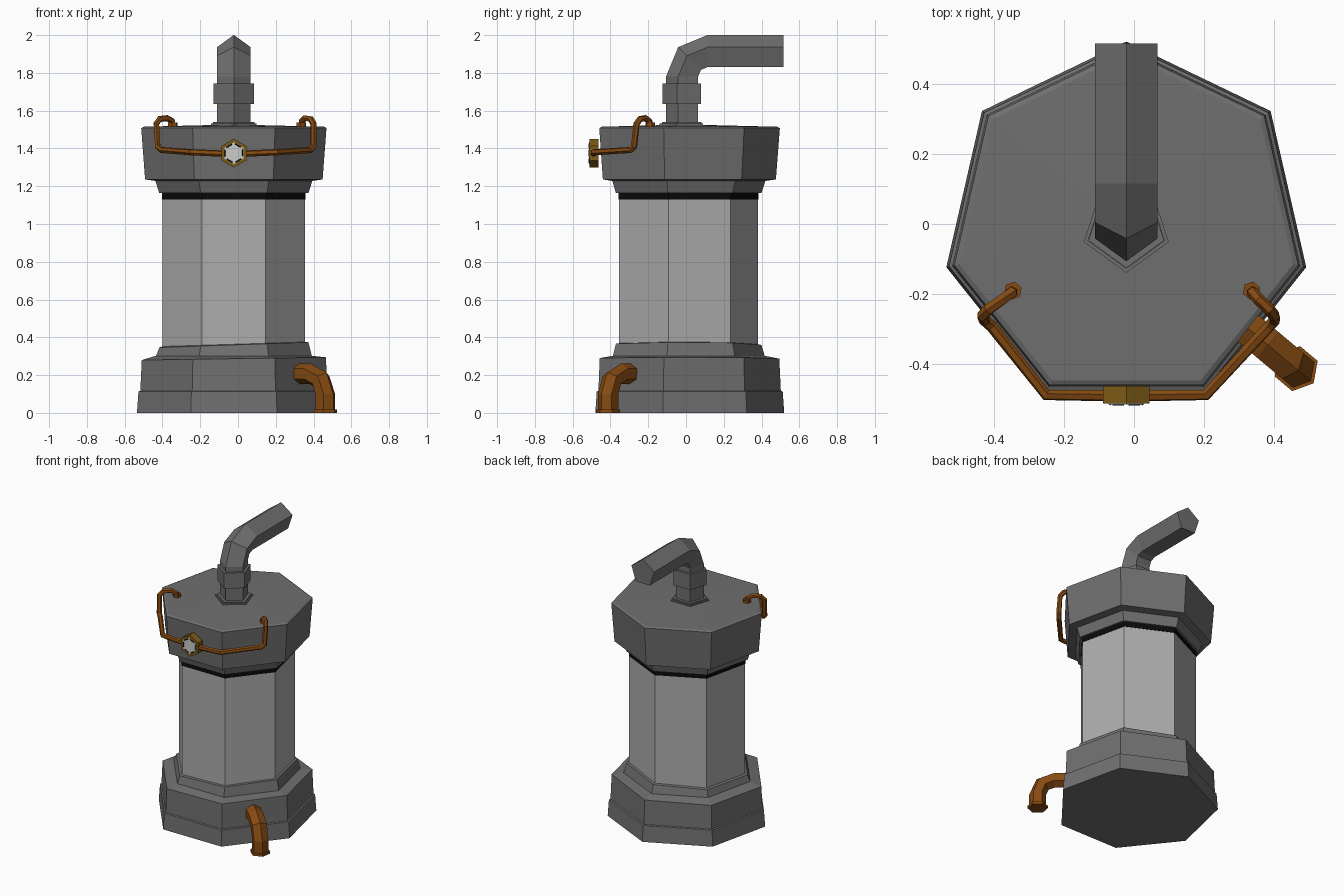
import bpy, bmesh
from math import sin, cos, pi, radians
from mathutils import Vector

old = bpy.data.objects.get("Cube")
if old:
    bpy.data.objects.remove(old, do_unlink=True)

AXIS = Vector((-0.022, -0.006, 0))


def material(name, r, g, b):
    m = bpy.data.materials.new(name)
    m.use_nodes = True
    m.diffuse_color = (r, g, b, 1)
    bsdf = next(n for n in m.node_tree.nodes if n.type == 'BSDF_PRINCIPLED')
    bsdf.inputs["Base Color"].default_value = (r, g, b, 1)
    bsdf.inputs["Roughness"].default_value = 0.7
    return m


DARK = material("dark grey metal", 0.16, 0.16, 0.16)
LIGHT = material("light grey metal", 0.42, 0.42, 0.42)
BLACK = material("black rubber", 0.003, 0.003, 0.003)
RUST = material("rusty copper", 0.24, 0.07, 0.006)
BRASS = material("dull brass", 0.21, 0.11, 0.008)
DIAL = material("pale dial", 0.6, 0.6, 0.6)


def loft(name, rings, mat):
    """Join successive rings of points and cap both ends."""
    bm = bmesh.new()
    loops = [[bm.verts.new(p) for p in ring] for ring in rings]
    n = len(loops[0])
    for a, b in zip(loops, loops[1:]):
        for i in range(n):
            j = (i + 1) % n
            bm.faces.new((a[i], a[j], b[j], b[i]))
    bm.faces.new(loops[0])
    bm.faces.new(loops[-1])
    bmesh.ops.recalc_face_normals(bm, faces=bm.faces)
    mesh = bpy.data.meshes.new(name)
    bm.to_mesh(mesh)
    bm.free()
    mesh.materials.append(mat)
    obj = bpy.data.objects.new(name, mesh)
    bpy.context.collection.objects.link(obj)
    return obj


def turned(name, profile, mat):
    """Seven-sided turned part; profile rows are radius, height, sideways tilt."""
    rings = []
    for r, z, tilt in profile:
        ring = []
        for i in range(7):
            a = pi / 2 + 2 * pi * i / 7
            x, y = r * cos(a), r * sin(a)
            ring.append(AXIS + Vector((x, y, z + tilt * x)))
        rings.append(ring)
    return loft(name, rings, mat)


def sweep(name, path, radius, sides, ref, mat, tangents=None):
    """Sweep a regular polygon along a path, one corner pointing along ref."""
    path = [Vector(p) for p in path]
    ref = Vector(ref)
    rings = []
    for i, p in enumerate(path):
        if tangents:
            t = Vector(tangents[i]).normalized()
        else:
            before = (p - path[i - 1]).normalized() if i else Vector()
            after = (path[i + 1] - p).normalized() if i + 1 < len(path) else Vector()
            t = (before + after).normalized()
        ref = (ref - t * ref.dot(t)).normalized()
        side = t.cross(ref)
        rings.append([p + radius * (ref * cos(2 * pi * k / sides) + side * sin(2 * pi * k / sides))
                      for k in range(sides)])
    return loft(name, rings, mat)


def elbow(start, end, corner_a, d1, d2, bend):
    """Path and tangents of a straight, a quarter bend from d1 to d2, a straight."""
    pts, tans = [start], [d1]
    hub = corner_a + d2 * bend
    for a in (0, pi / 4, pi / 2):
        pts.append(hub - d2 * bend * cos(a) + d1 * bend * sin(a))
        tans.append(d1 * cos(a) + d2 * sin(a))
    return pts + [pts[-1] + d2 * end], tans + [d2]


# Main housing
turned("base", [(0.526, 0, 0), (0.518, 0.113, 0), (0.508, 0.117, 0),
                (0.5, 0.287, 0.015), (0.425, 0.302, 0)], DARK)
turned("lower_collar", [(0.425, 0.295, 0), (0.405, 0.36, 0.035), (0.38, 0.365, 0.03)], DARK)
turned("body", [(0.387, 0.34, 0), (0.387, 1.135, 0)], LIGHT)
turned("seal", [(0.39, 1.13, 0), (0.39, 1.168, 0)], BLACK)
turned("upper_collar", [(0.405, 1.163, 0), (0.425, 1.225, 0), (0.425, 1.24, 0)], DARK)
turned("cap", [(0.425, 1.228, 0), (0.482, 1.236, 0), (0.503, 1.508, 0),
               (0.488, 1.515, 0), (0.08, 1.525, 0)], DARK)

# Bent outlet pipe on top, with flange and collar
UP, BACK = Vector((0, 0, 1)), Vector((0, 1, 0))
PIPE = Vector((-0.022, -0.012, 0))
points, tangents = elbow(PIPE + UP * 1.5, 0.4, PIPE + UP * 1.78, UP, BACK, 0.127)
sweep("outlet_pipe", points, 0.094, 5, -BACK, DARK, tangents)
for name, z0, z1, r in (("pipe_flange", 1.51, 1.532, 0.127),
                        ("pipe_flange_step", 1.53, 1.54, 0.116),
                        ("pipe_collar", 1.635, 1.745, 0.113)):
    sweep(name, [PIPE + UP * z0, PIPE + UP * z1], r, 5, -BACK, DARK)

# Drain spout at the lower front corner
out = Vector((cos(radians(-40)), sin(radians(-40)), 0))
points, tangents = elbow(AXIS + out * 0.4 + UP * 0.207, 0.1,
                         AXIS + out * 0.525 + UP * 0.207, out, -UP, 0.107)
sweep("drain_spout", points, 0.055, 6, UP, RUST, tangents)
foot = AXIS + out * 0.632
sweep("drain_lip", [foot, foot + UP * 0.018], 0.065, 6, out, RUST)

# Thin pipe hooked over the cap: left x, right x, y, z
hook = [(-0.345, 0.335, -0.19, 1.51), (-0.348, 0.338, -0.195, 1.545),
        (-0.375, 0.355, -0.215, 1.56), (-0.415, 0.385, -0.243, 1.556),
        (-0.432, 0.4, -0.262, 1.53), (-0.425, 0.4, -0.275, 1.41),
        (-0.405, 0.385, -0.292, 1.392), (-0.25, 0.205, -0.487, 1.38)]
left = [(a, y, z) for a, b, y, z in hook]
right = [(b, y, z) for a, b, y, z in hook]
sweep("gauge_pipe", left + [(-0.022, -0.49, 1.37)] + right[::-1],
      0.017, 6, (0, -1, 0), RUST)
for side, ends in (("right", left), ("left", right)):
    p = Vector(ends[0])
    sweep(side + "_pipe_foot", [p, p + UP * 0.028], 0.026, 6, out, RUST)

# Hexagonal gauge
hub = Vector((-0.022, 0, 1.375))
sweep("gauge_case", [hub - BACK * 0.462, hub - BACK * 0.512], 0.076, 6, UP, BRASS)
sweep("gauge_dial", [hub - BACK * 0.51, hub - BACK * 0.514], 0.058, 6, UP, DIAL)
for k in range(6):
    corners = [hub - BACK * 0.513 + 0.053 * Vector((sin(a), 0, cos(a)))
               for a in (k * pi / 3, (k + 1) * pi / 3)]
    sweep("dial_mark_%d" % (k + 1), [corners[0].lerp(corners[1], 0.15),
                                     corners[0].lerp(corners[1], 0.8)],
          0.004, 4, BACK, BLACK)
